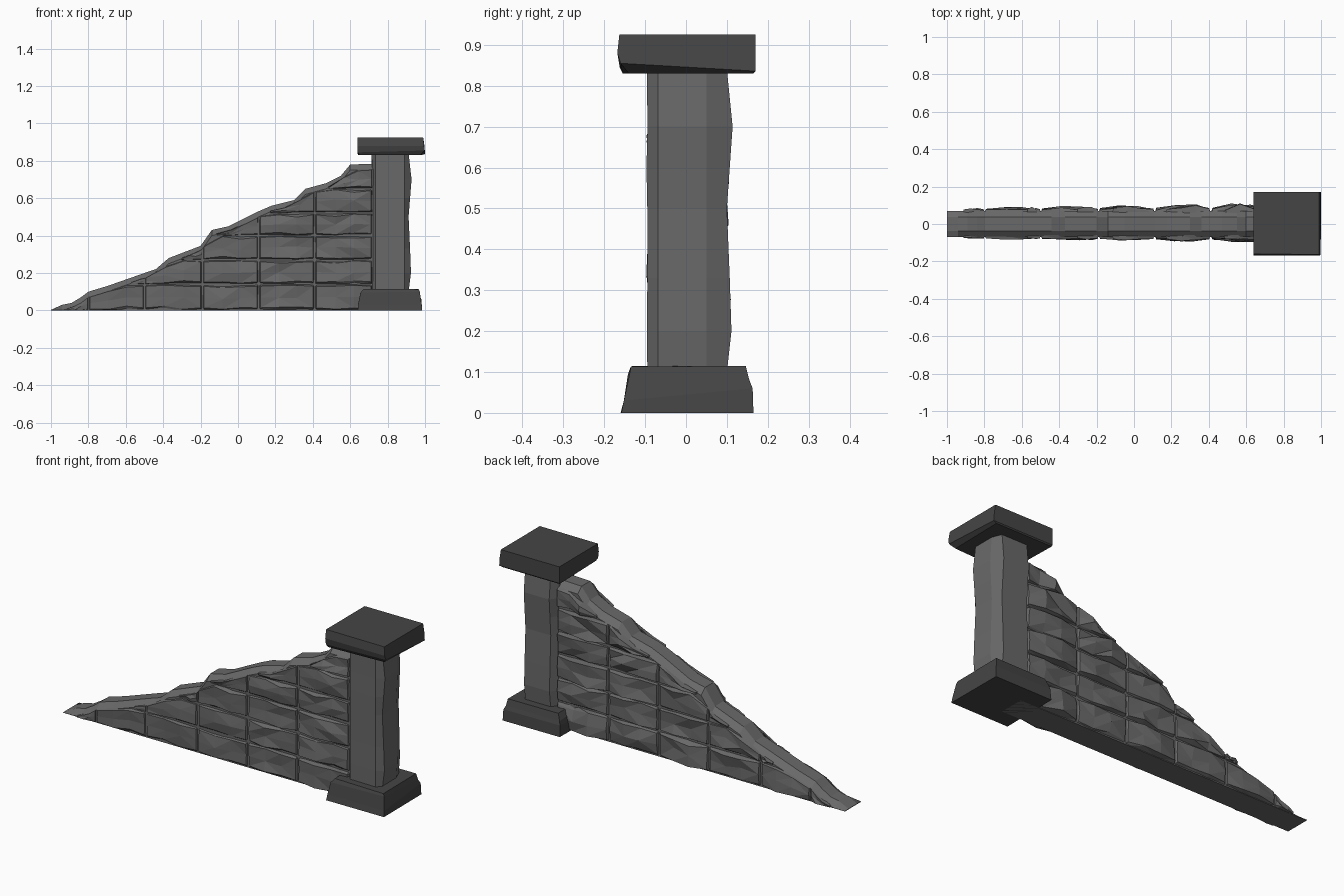
import bpy, bmesh, random

if "Cube" in bpy.data.objects:
    bpy.data.objects.remove(bpy.data.objects["Cube"])
random.seed(7)


def finish(name, bm):
    bmesh.ops.recalc_face_normals(bm, faces=bm.faces)
    me = bpy.data.meshes.new(name)
    bm.to_mesh(me)
    bm.free()
    ob = bpy.data.objects.new(name, me)
    bpy.context.collection.objects.link(ob)
    return ob


def loft(name, rings):
    bm = bmesh.new()
    rows = [[bm.verts.new(p) for p in r] for r in rings]
    n = len(rows[0])
    for a, b in zip(rows, rows[1:]):
        for i in range(n):
            j = (i + 1) % n
            bm.faces.new((a[i], a[j], b[j], b[i]))
    bm.faces.new(rows[0])
    bm.faces.new(rows[-1])
    return finish(name, bm)


# Stepped slope along the top of the wall
slope = [(-1, .003), (-.94, .03), (-.89, .04), (-.84, .07), (-.8, .10), (-.7, .13),
         (-.5, .20), (-.44, .22), (-.37, .28), (-.2, .345), (-.14, .43), (-.05, .45),
         (.11, .53), (.18, .56), (.30, .59), (.36, .65), (.47, .68), (.55, .72),
         (.60, .78), (.75, .785)]


def height(x):
    for (x0, z0), (x1, z1) in zip(slope, slope[1:]):
        if x <= x1:
            return z0 + (z1 - z0) * (x - x0) / (x1 - x0)
    return slope[-1][1]


def reach(z):
    for (x0, z0), (x1, z1) in zip(slope, slope[1:]):
        if z <= z1:
            return x0 + (x1 - x0) * max(0, z - z0) / (z1 - z0)
    return 1


# Wall core with chamfered coping
rings = []
for x, z in slope:
    low = max(.002, z - .03)
    rings.append([(x, -.068, 0), (x, -.07, low), (x, -.037, z),
                  (x, .037, z), (x, .07, low), (x, .068, 0)])
loft("wall_core", rings)

# Chiselled stones on both faces, cut off at the slope
courses = [0, .14, .27, .40, .52, .65, .78]
joints = [-1, -.8, -.5, -.19, .11, .41, .72]
us = [0, .03, .36, .68, .97, 1]
vs = [0, .10, .5, .92, 1]


def stone(bm, x0, x1, z0, z1, side):
    grid = []
    mid = (x0 + x1) / 2
    bulge = (.010 + .013 * (mid + 1)) * (1.25 if side > 0 else .8)
    tilt = random.uniform(-.5, .5)
    for i, u in enumerate(us):
        x = x0 + (x1 - x0) * u
        top = max(z0 + .004, min(z1, height(x) - .025))
        col = []
        for j, v in enumerate(vs):
            rim = i in (0, 5) or j in (0, 4)
            inner = i in (2, 3)
            y = .06 if rim else .073 + bulge * random.uniform(0, 1) * (1 if inner else .45)
            w = v
            if inner and not rim:
                w += tilt * (u - .5) * .5 + random.uniform(-.06, .06)
                w = min(.96, max(.05, w))
            col.append(bm.verts.new((x, side * y, z0 + (top - z0) * w)))
        grid.append(col)
    for i in range(5):
        for j in range(4):
            a, b, c, d = grid[i][j], grid[i + 1][j], grid[i + 1][j + 1], grid[i][j + 1]
            if random.random() < .5:
                bm.faces.new((a, b, c))
                bm.faces.new((a, c, d))
            else:
                bm.faces.new((a, b, d))
                bm.faces.new((b, c, d))


for name, side in (("front_stones", -1), ("back_stones", 1)):
    bm = bmesh.new()
    for z0, z1 in zip(courses, courses[1:]):
        start = reach(z0 + .035)
        for x0, x1 in zip(joints, joints[1:]):
            if x1 - start > .04:
                stone(bm, max(x0, start), x1, z0, z1, side)
    ob = finish(name, bm)
    # point each open stone shell outwards
    bm = bmesh.new()
    bm.from_mesh(ob.data)
    for f in bm.faces:
        if f.normal.y * side < 0:
            f.normal_flip()
    bm.to_mesh(ob.data)
    bm.free()


# Pillar shaft with worn, wavy corners
def shaft_ring(z, c):
    x0, x1, y0, y1 = .71, .912, -.093, .10
    r = lambda k: random.uniform(0, k)
    dx, dy = c * .016, c * .014
    return [(x0 + .025, y0, z), (x1 - .022, y0 - r(.004), z), (x1 + dx, y0 + .025, z),
            (x1 + dx * .6, y1 - .05, z), (x1 - .02, y1 + dy, z), (x0 + .03, y1 + dy, z),
            (x0 + r(.012), y1 - .03, z), (x0 + r(.012), y0 + .03, z)]


loft("pillar_shaft", [shaft_ring(z, c) for z, c in
     ((.10, 0), (.20, .8), (.33, .5), (.50, 0), (.60, .5), (.70, 1), (.84, 0))])

# Flared base block
loft("pillar_base", [
    [(.64, -.16, 0), (.985, -.158, 0), (.983, .165, 0), (.642, .163, 0)],
    [(.642, -.152, .03), (.982, -.152, .03), (.98, .163, .06), (.645, .158, .06)],
    [(.655, -.142, .095), (.972, -.137, .10), (.97, .155, .08), (.65, .153, .08)],
    [(.672, -.13, .115), (.965, -.135, .113), (.965, .146, .115), (.665, .143, .115)]])

# Cap slab with chipped underside
loft("pillar_cap", [
    [(.65, -.155, .83), (.975, -.14, .83), (.98, .165, .83), (.642, .165, .83)],
    [(.64, -.162, .845), (.998, -.16, .855), (1, .17, .836), (.64, .17, .836)],
    [(.64, -.168, .88), (.995, -.168, .88), (.997, .17, .88), (.64, .17, .88)],
    [(.64, -.16, .925), (.99, -.163, .925), (.99, .17, .925), (.64, .17, .925)]])

# Dark tint for base and cap, mid grey for masonry
for mat_name, shade, parts in (
        ("dark_stone", .06, ("pillar_base", "pillar_cap")),
        ("grey_stone", .14, ("wall_core", "front_stones", "back_stones", "pillar_shaft"))):
    m = bpy.data.materials.new(mat_name)
    m.diffuse_color = (shade, shade, shade, 1)
    m.use_nodes = True
    m.node_tree.nodes["Principled BSDF"].inputs["Base Color"].default_value = m.diffuse_color
    for p in parts:
        bpy.data.objects[p].data.materials.append(m)
